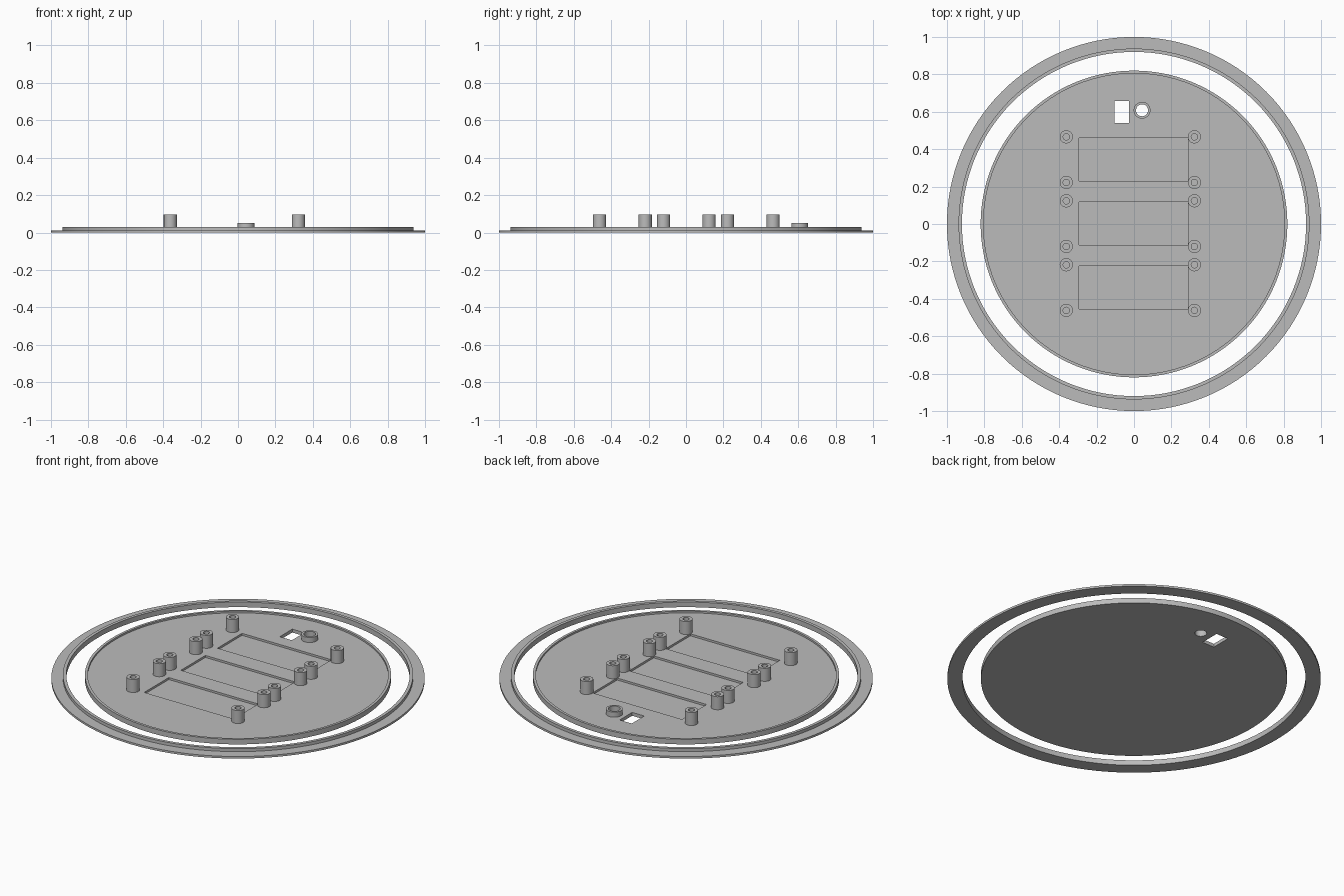
import bpy, bmesh, math

cube = bpy.data.objects.get("Cube")
if cube:
    bpy.data.objects.remove(cube, do_unlink=True)

grey = bpy.data.materials.new("plain grey")
grey.use_nodes = True
colour = (0.5, 0.5, 0.5, 1)
grey.diffuse_color = colour
grey.node_tree.nodes["Principled BSDF"].inputs["Base Color"].default_value = colour

FLOOR, LIP, FLANGE, POCKET = 0.02, 0.03, 0.012, 0.008


def finish(name, bm, location=(0, 0, 0)):
    bmesh.ops.remove_doubles(bm, verts=bm.verts[:], dist=1e-5)
    bmesh.ops.recalc_face_normals(bm, faces=bm.faces[:])
    mesh = bpy.data.meshes.new(name)
    bm.to_mesh(mesh)
    bm.free()
    mesh.materials.append(grey)
    obj = bpy.data.objects.new(name, mesh)
    obj.location = location
    bpy.context.collection.objects.link(obj)
    return obj


def lathe(name, profile, steps, location=(0, 0, 0)):
    """Spin a closed (radius, height) outline around the z axis."""
    bm = bmesh.new()
    verts = [bm.verts.new((r, 0, z)) for r, z in profile]
    edges = [bm.edges.new((v, verts[i - 1])) for i, v in enumerate(verts)
             if v.co.x + verts[i - 1].co.x > 0]
    bmesh.ops.spin(bm, geom=verts + edges, cent=(0, 0, 0), axis=(0, 0, 1),
                   angle=math.tau, steps=steps, use_merge=True)
    return finish(name, bm, location)


def box(name, x0, x1, y0, y1, z0, z1):
    bm = bmesh.new()
    bmesh.ops.create_cube(bm, size=1)
    bmesh.ops.scale(bm, vec=(x1 - x0, y1 - y0, z1 - z0), verts=bm.verts)
    return finish(name, bm, ((x0 + x1) / 2, (y0 + y1) / 2, (z0 + z1) / 2))


def smooth(obj):
    bpy.ops.object.select_all(action="DESELECT")
    obj.select_set(True)
    bpy.context.view_layer.objects.active = obj
    bpy.ops.object.shade_smooth_by_angle(angle=math.radians(30))


def cut(target, cutter):
    mod = target.modifiers.new(cutter.name, "BOOLEAN")
    mod.operation = "DIFFERENCE"
    mod.solver = "EXACT"
    mod.object = cutter
    bpy.ops.object.select_all(action="DESELECT")
    target.select_set(True)
    bpy.context.view_layer.objects.active = target
    bpy.ops.object.modifier_apply(modifier=mod.name)
    bpy.data.objects.remove(cutter, do_unlink=True)


# Separate outer ring: thin flange with a raised inner collar
smooth(lathe("outer_ring", [(0.92, 0), (1, 0), (1, FLANGE), (0.938, FLANGE),
                            (0.938, LIP), (0.92, LIP)], 128))

# Round base plate with a raised lip
plate = lathe("base_plate", [(0, 0), (0.82, 0), (0.82, LIP), (0.805, LIP),
                             (0.805, FLOOR), (0, FLOOR)], 128)

# Shallow display pockets, a connector window and a round sensor hole
ROWS = (0.344, 0.002, -0.34)
for y in ROWS:
    cut(plate, box("pocket_cutter", -0.295, 0.29, y - 0.115, y + 0.115, POCKET, 0.1))
cut(plate, box("window_cutter", -0.105, -0.026, 0.54, 0.657, -0.1, 0.1))
SENSOR = (0.043, 0.608, 0)
cut(plate, lathe("sensor_cutter", [(0, -0.1), (0.032, -0.1), (0.032, 0.1), (0, 0.1)],
                 48, SENSOR))
smooth(plate)

# Collar around the sensor hole
smooth(lathe("sensor_collar", [(0.032, FLOOR), (0.045, FLOOR), (0.045, 0.05),
                               (0.032, 0.05)], 48, SENSOR))

# Screw posts with blind holes at the corners of each pocket
for y in ROWS:
    for x in (-0.362, 0.323):
        for side in (-1, 1):
            smooth(lathe("screw_post", [(0, FLOOR), (0.035, FLOOR), (0.035, 0.097),
                                        (0.017, 0.097), (0.017, 0.03), (0, 0.03)],
                         32, (x, y + side * 0.122, 0)))
